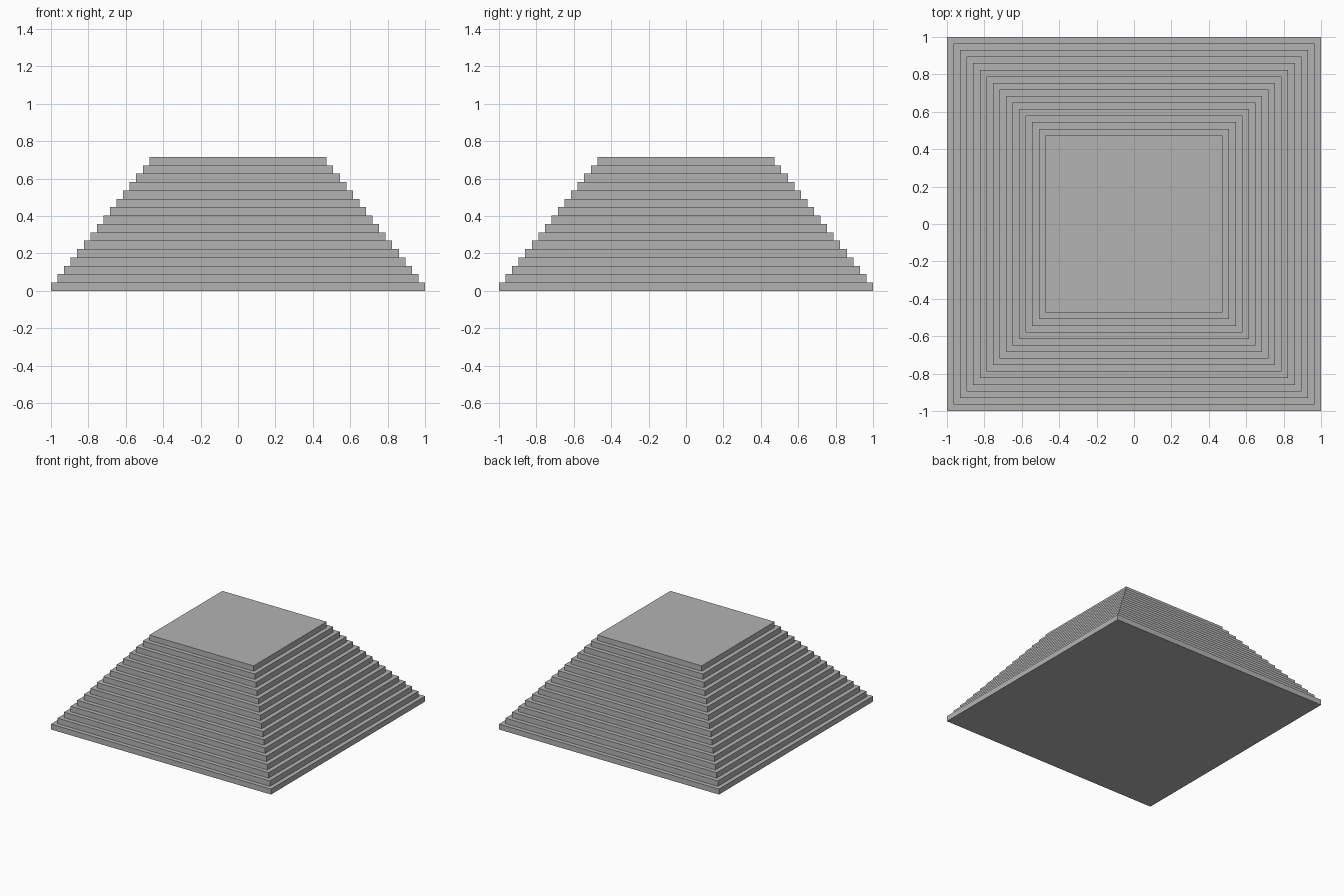
import bpy
import bmesh

cube = bpy.data.objects.get("Cube")
if cube:
    bpy.data.objects.remove(cube, do_unlink=True)

LAYERS = 16
HEIGHT = 0.716
BASE_HALF = 1.0
TOP_HALF = 0.474
RISE = HEIGHT / LAYERS
TREAD = (BASE_HALF - TOP_HALF) / (LAYERS - 1)

# Single stone colour
stone = bpy.data.materials.new("grey_stone")
stone.use_nodes = True
colour = (0.45, 0.45, 0.45, 1.0)
stone.diffuse_color = colour
stone.node_tree.nodes["Principled BSDF"].inputs["Base Color"].default_value = colour


def square_ring(bm, half, z):
    """Four corner vertices of a horizontal square."""
    corners = ((-1, -1), (1, -1), (1, 1), (-1, 1))
    return [bm.verts.new((x * half, y * half, z)) for x, y in corners]


def bridge(bm, lower, upper):
    """Quads joining one square ring to the next."""
    for i in range(4):
        j = (i + 1) % 4
        bm.faces.new((lower[i], lower[j], upper[j], upper[i]))


# Stepped pyramid: a riser and a tread for each layer, closed top and bottom
bm = bmesh.new()
rings = []
for layer in range(LAYERS):
    half = BASE_HALF - layer * TREAD
    rings.append(square_ring(bm, half, layer * RISE))
    rings.append(square_ring(bm, half, (layer + 1) * RISE))
for lower, upper in zip(rings, rings[1:]):
    bridge(bm, lower, upper)
bm.faces.new(reversed(rings[0]))
bm.faces.new(rings[-1])
bmesh.ops.recalc_face_normals(bm, faces=bm.faces)

mesh = bpy.data.meshes.new("stepped_pyramid")
bm.to_mesh(mesh)
bm.free()
mesh.materials.append(stone)
pyramid = bpy.data.objects.new("stepped_pyramid", mesh)
bpy.context.collection.objects.link(pyramid)
